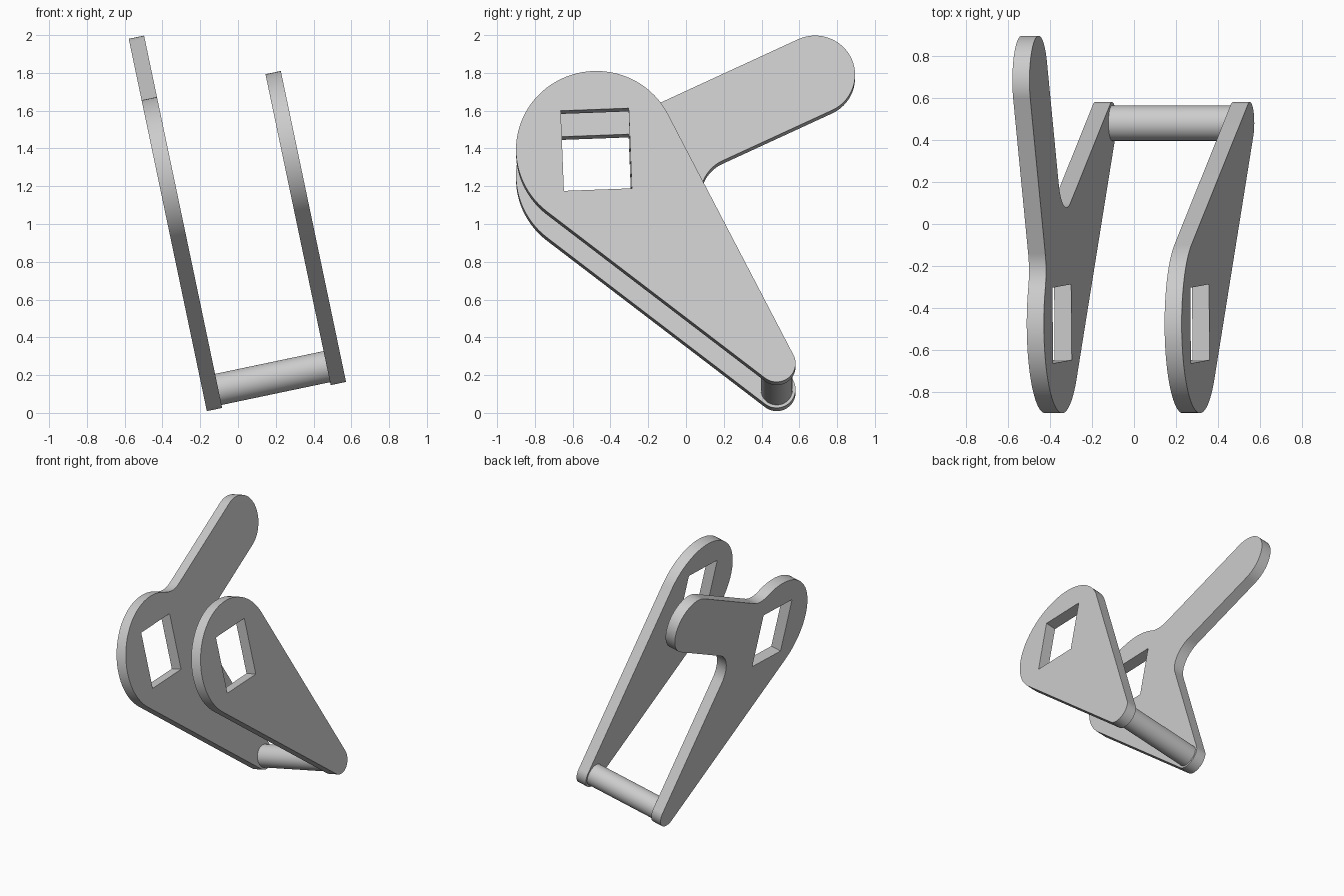
import bpy
from math import sin, cos, atan2, asin, hypot, sqrt, pi, radians
from mathutils import Matrix, Vector

cube = bpy.data.objects.get("Cube")
if cube:
    bpy.data.objects.remove(cube, do_unlink=True)

# Single grey material
grey = bpy.data.materials.new("plain grey")
grey.use_nodes = True
colour = (0.6, 0.6, 0.6, 1)
grey.diffuse_color = colour
grey.node_tree.nodes["Principled BSDF"].inputs["Base Color"].default_value = colour

# Working frame: local X is world y, local Y runs up the plates, local Z is their normal
tilt = radians(11.85)
s, c = sin(tilt), cos(tilt)
frame = Matrix(((0, -s, c, 0), (1, 0, 0, 0), (0, c, s, 0), (0, 0, 0, 1)))

# Shared dimensions: head disc, pivot end, arm end, fillets
head, head_r = Vector((-0.475, 1.30)), 0.425
pivot, pivot_r = Vector((0.48, 0.143)), 0.10
tip, tip_r = Vector((0.683, 1.845)), 0.212
fillet_r = 0.2
thick = 0.083


def arc(centre, r, a0, a1):
    n = max(8, int(abs(a1 - a0) / radians(4)))
    return [(centre.x + r * cos(a0 + (a1 - a0) * i / n),
             centre.y + r * sin(a0 + (a1 - a0) * i / n)) for i in range(n + 1)]


def finish(obj):
    obj.data.materials.clear()
    obj.data.materials.append(grey)
    bpy.ops.object.select_all(action='DESELECT')
    obj.select_set(True)
    bpy.context.view_layer.objects.active = obj
    bpy.ops.object.shade_smooth_by_angle(angle=radians(30))


def plate(name, outline, level):
    """Extrude an outline with the square window cut through it."""
    curve = bpy.data.curves.new(name, 'CURVE')
    curve.dimensions = '2D'
    curve.fill_mode = 'BOTH'
    curve.extrude = thick / 2
    turn = Matrix.Rotation(radians(2.2), 2)
    window = [head + turn @ Vector((x * 0.18, y * 0.217))
              for x, y in ((-1, -1), (1, -1), (1, 1), (-1, 1))]
    for points in (outline, window):
        spline = curve.splines.new('POLY')
        spline.points.add(len(points) - 1)
        for p, q in zip(spline.points, points):
            p.co = (q[0], q[1], 0, 1)
        spline.use_cyclic_u = True
    helper = bpy.data.objects.new(name + "_outline", curve)
    bpy.context.collection.objects.link(helper)
    bpy.context.view_layer.update()
    mesh = bpy.data.meshes.new_from_object(
        helper.evaluated_get(bpy.context.evaluated_depsgraph_get()))
    bpy.data.objects.remove(helper, do_unlink=True)
    obj = bpy.data.objects.new(name, mesh)
    bpy.context.collection.objects.link(obj)
    obj.matrix_world = frame @ Matrix.Translation((0, 0, level))
    finish(obj)


# Straight edges tangent to the head disc and pivot end
axis = pivot - head
lean = asin((head_r - pivot_r) / axis.length)
heading = atan2(axis.y, axis.x)
right = heading - lean + pi / 2
left = heading + lean - pi / 2 + 2 * pi
pivot_arc = arc(pivot, pivot_r, left, right + 2 * pi)

# Arm direction and the two concave fillets where it meets the plate
arm = atan2(tip.y - head.y, tip.x - head.x)
along, across = Vector((cos(arm), sin(arm))), Vector((-sin(arm), cos(arm)))
edge_normal = Vector((cos(right), sin(right)))
gap = tip_r + fillet_r
reach = (head_r + fillet_r + gap * across.dot(edge_normal)) / along.dot(edge_normal)
lower = head + along * reach - across * gap
upper_reach = sqrt((head_r + fillet_r) ** 2 - gap ** 2)
upper = head + along * upper_reach + across * gap
meet = arm + atan2(gap, upper_reach)

plain_outline = arc(head, head_r, right, left) + pivot_arc
arm_outline = (pivot_arc
               + arc(lower, fillet_r, right + pi, arm + pi / 2)
               + arc(tip, tip_r, arm - pi / 2, arm + pi / 2)
               + arc(upper, fillet_r, arm + 3 * pi / 2, meet + pi)
               + arc(head, head_r, meet, left))

left_level, right_level = 0.552, -0.118
plate("left_plate", plain_outline, left_level)
plate("right_plate_with_arm", arm_outline, right_level)

# Round bar joining the plates
bpy.ops.mesh.primitive_cylinder_add(vertices=64, radius=0.084,
                                    depth=left_level - right_level - thick)
bar = bpy.context.object
bar.name = "cross_bar"
bar.matrix_world = frame @ Matrix.Translation(
    (pivot.x, pivot.y, (left_level + right_level) / 2))
finish(bar)
